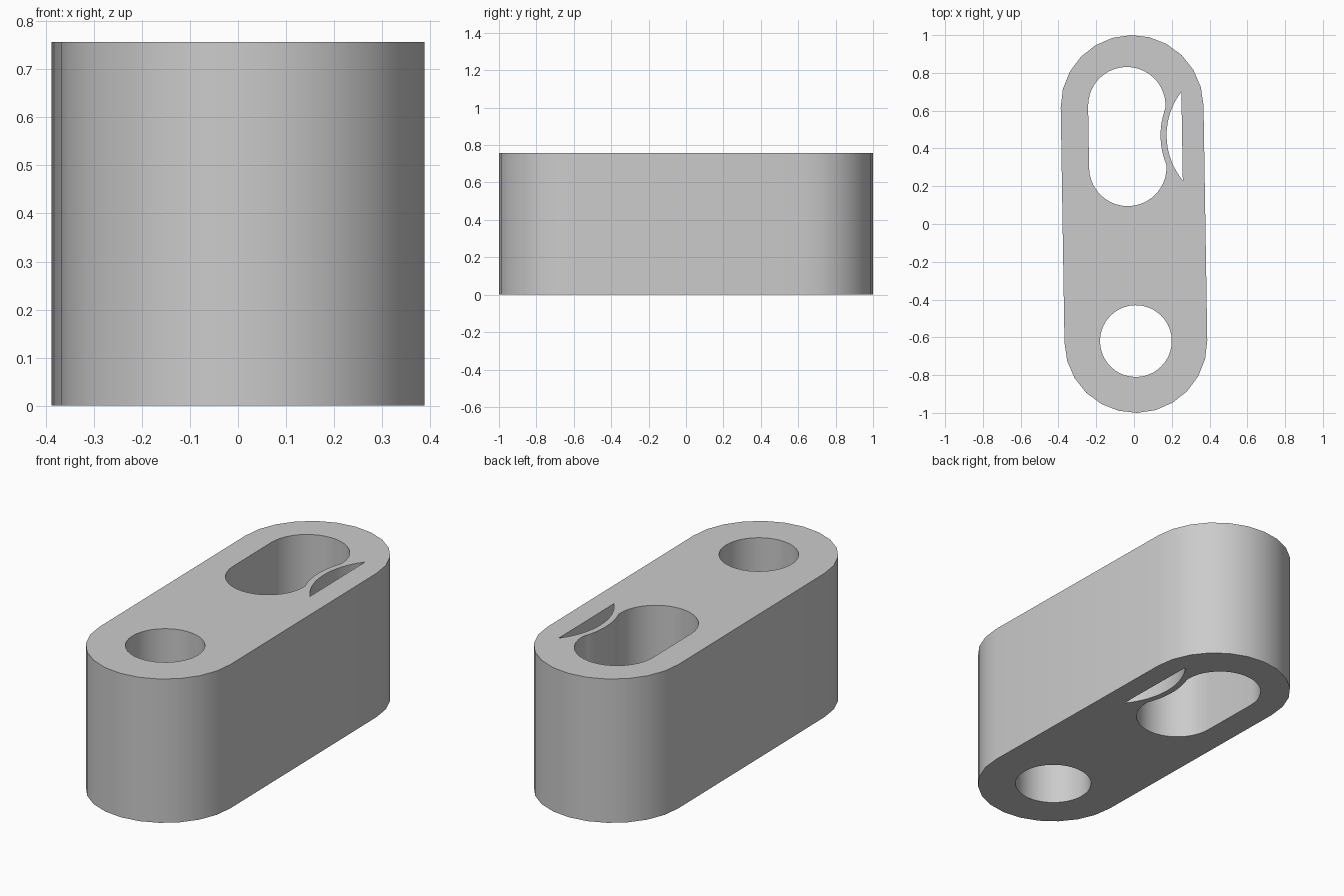
import bpy, bmesh, math
from mathutils import Matrix

if "Cube" in bpy.data.objects:
    bpy.data.objects.remove(bpy.data.objects["Cube"])

HEIGHT = 0.757
TILT = 0.016  # slight turn of the whole link about z


def arc(cx, cy, r, a0, a1, n):
    """n + 1 points along an arc, angles in degrees."""
    return [(cx + r * math.cos(math.radians(a0 + (a1 - a0) * i / n)),
             cy + r * math.sin(math.radians(a0 + (a1 - a0) * i / n)))
            for i in range(n + 1)]


# Outer stadium outline
outer = arc(0, 0.622, 0.378, 0, 180, 12) + arc(0, -0.622, 0.378, 180, 360, 12)

# Round pivot hole
pivot_hole = arc(0, -0.62, 0.19, 0, 360, 40)[:-1]

# Bowed spring wall lies between two concentric arcs
SX, SY, R_IN, R_OUT = 0.558, 0.461, 0.378, 0.410
bow = math.degrees(math.asin(0.150 / R_OUT))
slot = (arc(-0.028, 0.627, 0.205, 0, 180, 20)
        + arc(-0.028, 0.300, 0.205, 180, 360, 20)
        + arc(SX, SY, R_OUT, 180 + bow, 180 - bow, 12))

# Thin relief slit behind the spring wall
half = math.degrees(math.acos((SX - 0.262) / R_IN))
slit = arc(SX, SY, R_IN, 180 + half, 180 - half, 16)

# Fill the profile with its holes, then extrude
bm = bmesh.new()
for loop in (outer, pivot_hole, slot, slit):
    verts = [bm.verts.new((x, y, 0)) for x, y in loop]
    for i, v in enumerate(verts):
        bm.edges.new((verts[i - 1], v))
bmesh.ops.triangle_fill(bm, use_beauty=True, edges=bm.edges[:], normal=(0, 0, 1))
ext = bmesh.ops.extrude_face_region(bm, geom=bm.faces[:], use_keep_orig=True)
top = [g for g in ext["geom"] if isinstance(g, bmesh.types.BMVert)]
bmesh.ops.translate(bm, vec=(0, 0, HEIGHT), verts=top)
bmesh.ops.rotate(bm, verts=bm.verts[:], matrix=Matrix.Rotation(TILT, 3, 'Z'))
bmesh.ops.recalc_face_normals(bm, faces=bm.faces[:])

mesh = bpy.data.meshes.new("link_body")
bm.to_mesh(mesh)
bm.free()
body = bpy.data.objects.new("link_body", mesh)
bpy.context.collection.objects.link(body)

grey = bpy.data.materials.new("light_grey")
grey.diffuse_color = (0.6, 0.6, 0.6, 1)
grey.use_nodes = True
grey.node_tree.nodes["Principled BSDF"].inputs["Base Color"].default_value = grey.diffuse_color
mesh.materials.append(grey)

# Smooth walls, sharp rims
bpy.context.view_layer.objects.active = body
body.select_set(True)
bpy.ops.object.shade_smooth_by_angle(angle=math.radians(30))
